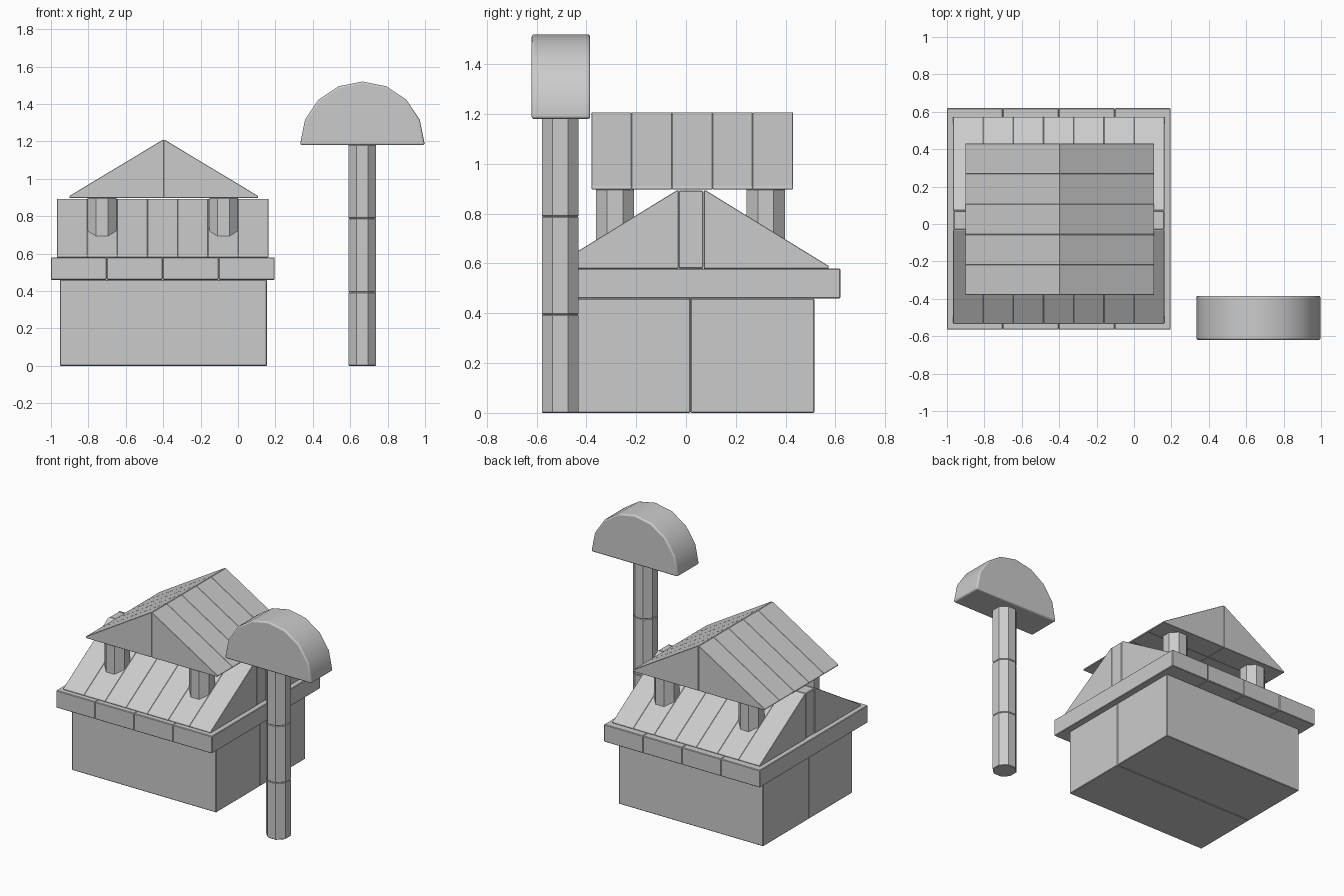
import bpy, bmesh
from math import pi, cos, sin
from mathutils import Vector

if "Cube" in bpy.data.objects:
    bpy.data.objects.remove(bpy.data.objects["Cube"])


def finish(name, bm, bevel, segments=1):
    bmesh.ops.recalc_face_normals(bm, faces=bm.faces)
    mesh = bpy.data.meshes.new(name)
    bm.to_mesh(mesh)
    bm.free()
    ob = bpy.data.objects.new(name, mesh)
    bpy.context.collection.objects.link(ob)
    if bevel:
        mod = ob.modifiers.new("soft_edges", 'BEVEL')
        mod.width = bevel
        mod.segments = segments
        mod.limit_method = 'ANGLE'
        mod.angle_limit = 0.7
    return ob


def extrude(name, profile, axis, a, b, bevel=0.003, segments=1):
    """Extrude a (horizontal, z) profile along 'x' or 'y' from a to b."""
    bm = bmesh.new()
    place = (lambda h, z: (a, h, z)) if axis == 'x' else (lambda h, z: (h, a, z))
    face = bm.faces.new([bm.verts.new(place(h, z)) for h, z in profile])
    new = bmesh.ops.extrude_face_region(bm, geom=[face])['geom']
    step = Vector((b - a, 0, 0)) if axis == 'x' else Vector((0, b - a, 0))
    bmesh.ops.translate(bm, vec=step, verts=[v for v in new if isinstance(v, bmesh.types.BMVert)])
    return finish(name, bm, bevel, segments)


def box(name, x0, x1, y0, y1, z0, z1, bevel=0.004):
    return extrude(name, [(x0, z0), (x1, z0), (x1, z1), (x0, z1)], 'y', y0, y1, bevel)


def octagon(name, x, y, r, z0, z1):
    bm = bmesh.new()
    bmesh.ops.create_cone(bm, cap_ends=True, segments=8, radius1=r, radius2=r, depth=z1 - z0)
    for v in bm.verts:
        px, py = v.co.x, v.co.y
        c, s = cos(pi / 8), sin(pi / 8)
        v.co = (x + px * c - py * s, y + px * s + py * c, v.co.z + (z0 + z1) / 2)
    # bevel only matters at the rims; the side angles are below 46 degrees
    ob = finish(name, bm, 0.004)
    ob.modifiers[0].angle_limit = 1.0
    return ob


def slopes(name, axis, centre, inner, outer, z0, z1, start, width, count):
    """Rows of wedge tiles on both sides of a ridge."""
    for side in (-1, 1):
        prof = [(centre + side * inner, z0), (centre + side * outer, z0),
                (centre + side * outer, z0 + 0.01),
                (centre + side * (inner + 0.008), z1), (centre + side * inner, z1)]
        for i in range(count):
            a = start + i * width
            extrude(name, prof, axis, a, a + width, 0.002)


# House body: two blocks
box("house_front_block", -0.953, 0.155, -0.46, 0.018, 0, 0.46)
box("house_back_block", -0.953, 0.155, 0.018, 0.515, 0, 0.46)

# Overhanging deck boards
for i in range(4):
    x = -1 + i * 0.299
    box("deck_board", x, x + 0.299, -0.565, 0.62, 0.46, 0.58)

# Lower roof with ridge beam
box("lower_ridge_beam", -0.965, 0.163, -0.03, 0.07, 0.58, 0.893)
slopes("lower_roof_tile", 'x', 0.021, 0.051, 0.552, 0.58, 0.893, -0.968, 0.1615, 7)

# Columns carrying the upper roof
for x in (-0.727, -0.077):
    for y in (-0.285, 0.32):
        octagon("roof_column", x, y, 0.083, 0.585, 0.9)

# Upper roof
slopes("upper_roof_tile", 'y', -0.397, 0.0, 0.505, 0.898, 1.207, -0.38, 0.162, 5)

# Tree trunk and half-round crown
for i in range(3):
    octagon("tree_trunk", 0.664, -0.505, 0.08, i * 0.3945, (i + 1) * 0.3945)
arc = [(0.665 + 0.332 * cos(i * pi / 8), 1.19 + 0.33 * sin(i * pi / 8)) for i in range(9)]
crown = extrude("tree_crown", [(0.335, 1.18), (0.995, 1.18)] + arc, 'y', -0.62, -0.385, 0.022, 3)
bpy.context.view_layer.objects.active = crown
crown.select_set(True)
bpy.ops.object.shade_smooth_by_angle(angle=0.6)
